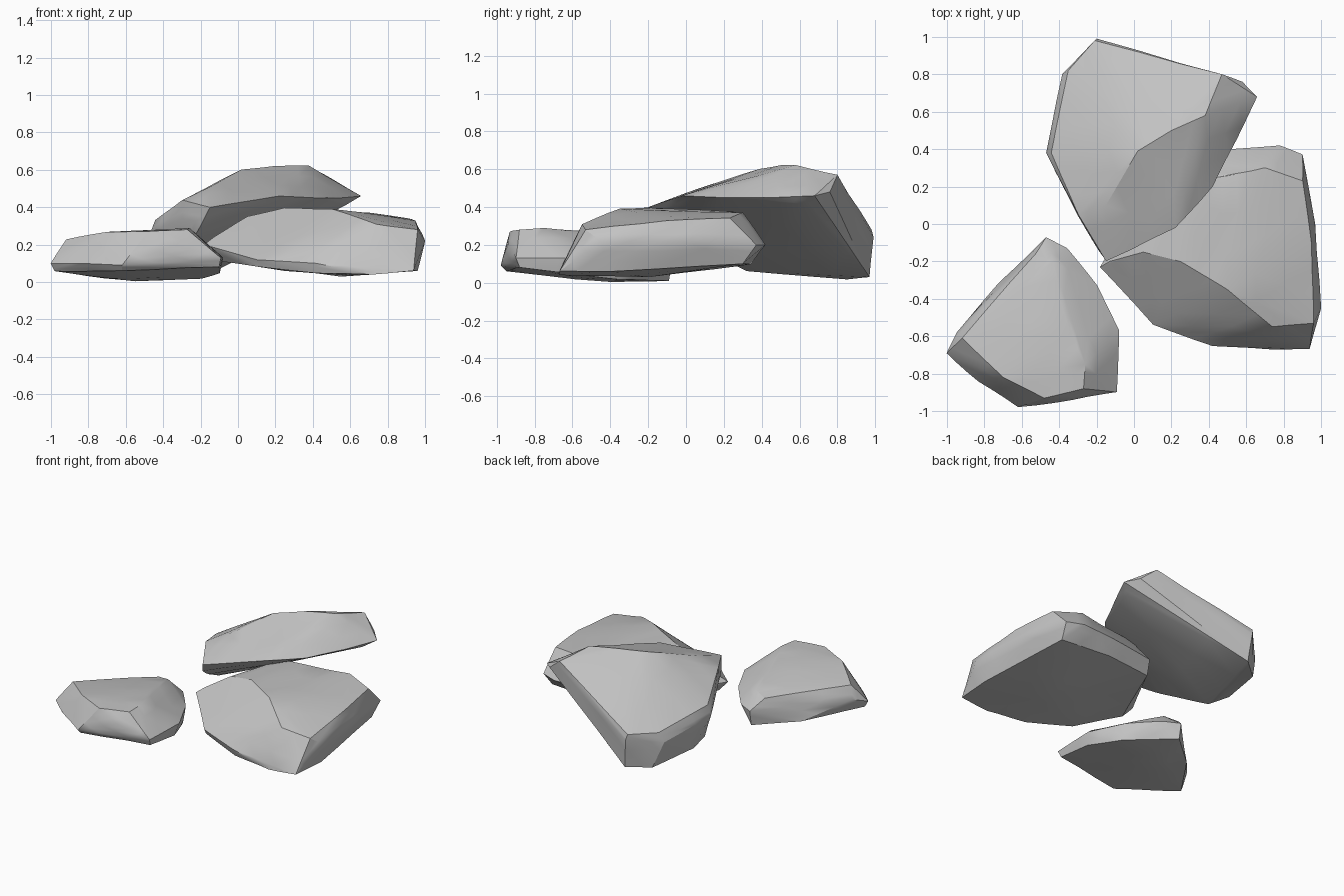
import bpy
import bmesh
from mathutils import Vector, noise

# Remove the default cube
default_cube = bpy.data.objects.get("Cube")
if default_cube:
    bpy.data.objects.remove(default_cube, do_unlink=True)

# Stone material
stone = bpy.data.materials.new("grey stone")
stone.use_nodes = True
stone_colour = (0.55, 0.55, 0.55, 1.0)
stone.diffuse_color = stone_colour
shader = stone.node_tree.nodes["Principled BSDF"]
shader.inputs["Base Color"].default_value = stone_colour
shader.inputs["Roughness"].default_value = 0.9


def make_rock(name, crest, girth, foot, wobble=0.007):
    """Wrap the three outlines in a chiselled hull with slightly uneven faces."""
    mesh = bpy.data.meshes.new(name)
    bm = bmesh.new()
    for point in crest + girth + foot:
        bm.verts.new(point)
    hull = bmesh.ops.convex_hull(bm, input=bm.verts[:])
    unused = [v for v in hull["geom_interior"] + hull["geom_unused"]
              if isinstance(v, bmesh.types.BMVert)]
    bmesh.ops.delete(bm, geom=list(set(unused)), context="VERTS")

    # Break up the large planes
    bmesh.ops.subdivide_edges(bm, edges=bm.edges[:], cuts=2, use_grid_fill=True)
    bmesh.ops.triangulate(bm, faces=bm.faces[:])
    bm.normal_update()
    shifts = [v.normal * noise.noise(v.co * 4) * wobble for v in bm.verts]
    for vert, shift in zip(bm.verts, shifts):
        vert.co += shift
        vert.co.z = max(vert.co.z, 0)
    bmesh.ops.recalc_face_normals(bm, faces=bm.faces[:])
    bm.to_mesh(mesh)
    bm.free()

    # Smooth planes, sharp chipped edges
    rock = bpy.data.objects.new(name, mesh)
    bpy.context.collection.objects.link(rock)
    mesh.materials.append(stone)
    bpy.ops.object.select_all(action="DESELECT")
    rock.select_set(True)
    bpy.context.view_layer.objects.active = rock
    bpy.ops.object.shade_smooth_by_angle(angle=0.5)
    return rock


# Small low rock at the front
make_rock(
    "small_front_rock",
    crest=[(-.53, -.16, .2), (-.43, -.2, .22), (-.38, -.5, .27), (-.26, -.75, .29),
           (-.27, -.88, .28), (-.48, -.93, .27), (-.7, -.82, .27), (-.92, -.61, .23)],
    girth=[(-.47, -.07, .12), (-.36, -.13, .12), (-.2, -.33, .13), (-.08, -.57, .13),
           (-.09, -.9, .13), (-.33, -.94, .2), (-.62, -.98, .09), (-.83, -.84, .1),
           (-1, -.69, .1), (-.95, -.58, .14)],
    foot=[(-.47, -.09, .01), (-.2, -.36, .02), (-.1, -.6, .05), (-.1, -.88, .08),
          (-.55, -.4, 0), (-.62, -.95, .06), (-.98, -.68, .06), (-.72, -.31, .02)],
)

# Broad slab on the +x side
make_rock(
    "broad_side_rock",
    crest=[(.05, -.15, .35), (.25, -.2, .395), (.5, -.35, .39), (.74, -.55, .31),
           (.96, -.53, .28), (.95, -.1, .33), (.9, .23, .34), (.7, .3, .37),
           (.47, .25, .38), (.2, .22, .37)],
    girth=[(-.18, -.23, .2), (-.13, -.2, .24), (0, -.4, .14), (.1, -.54, .12),
           (.42, -.65, .1), (1, -.45, .22), (.97, 0, .22), (.9, .37, .2),
           (.78, .42, .2), (.55, .4, .2), (.15, .34, .2)],
    foot=[(-.1, -.24, .11), (.1, -.52, .08), (.42, -.63, .05), (.72, -.67, .04),
          (.94, -.67, .06), (.96, -.4, .06), (.88, .3, .1), (.55, -.2, .03),
          (.5, .34, .1), (.14, .3, .1)],
)

# Tall slab leaning over its neighbour
make_rock(
    "leaning_back_rock",
    crest=[(-.3, .05, .44), (-.15, .1, .51), (.02, .39, .6), (.2, .5, .62),
           (.38, .58, .62), (.47, .8, .57), (-.21, .98, .28), (-.35, .82, .27),
           (-.44, .38, .33)],
    girth=[(-.15, -.2, .4), (.05, -.08, .42), (.22, -.02, .46), (.42, .2, .45),
           (.55, .45, .45), (.66, .68, .46), (.58, .76, .48), (-.2, .99, .24),
           (-.38, .8, .2), (-.47, .38, .26), (-.3, .04, .34)],
    foot=[(-.19, -.14, .32), (-.24, .0, .23), (.58, .62, .41), (.1, .87, .2),
          (-.18, .97, .03), (-.32, .85, .02), (-.41, .5, .05), (-.38, .32, .06)],
)
